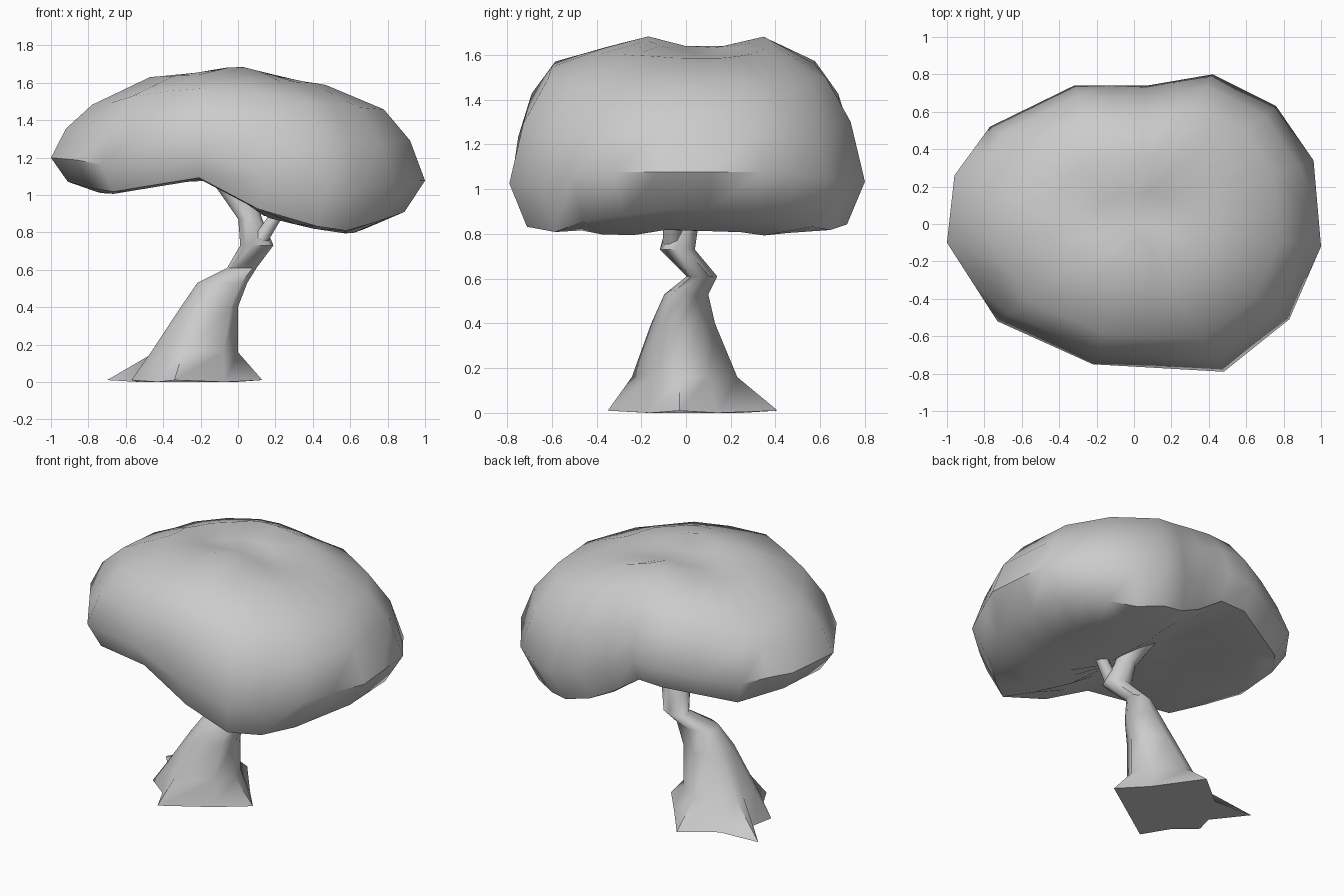
import bpy, math
from mathutils import Vector

cube = bpy.data.objects.get("Cube")
if cube:
    bpy.data.objects.remove(cube, do_unlink=True)

grey = bpy.data.materials.new("plain_grey")
grey.use_nodes = True
COLOUR = (0.6, 0.6, 0.6, 1)
grey.diffuse_color = COLOUR
grey.node_tree.nodes["Principled BSDF"].inputs["Base Color"].default_value = COLOUR


def loft(name, rings, angle, start_tip=None, end_tip=None):
    """Skin a list of equal rings; each end closes on a tip point or a flat cap."""
    n = len(rings[0])
    verts = [p for ring in rings for p in ring]
    faces = [(r * n + i, r * n + (i + 1) % n, (r + 1) * n + (i + 1) % n, (r + 1) * n + i)
             for r in range(len(rings) - 1) for i in range(n)]
    last = (len(rings) - 1) * n
    if start_tip:
        verts.append(start_tip)
        faces += [((i + 1) % n, i, len(verts) - 1) for i in range(n)]
    else:
        faces.append(tuple(reversed(range(n))))
    if end_tip:
        verts.append(end_tip)
        faces += [(last + i, last + (i + 1) % n, len(verts) - 1) for i in range(n)]
    else:
        faces.append(tuple(range(last, last + n)))
    mesh = bpy.data.meshes.new(name)
    mesh.from_pydata(verts, [], faces)
    mesh.materials.append(grey)
    obj = bpy.data.objects.new(name, mesh)
    bpy.context.collection.objects.link(obj)
    bpy.ops.object.select_all(action='DESELECT')
    obj.select_set(True)
    bpy.context.view_layer.objects.active = obj
    bpy.ops.object.shade_smooth_by_angle(angle=math.radians(angle))
    return obj


def sample(curve, x):
    """Height of a polyline at x."""
    if x <= curve[0][0]:
        return curve[0][1]
    for (x0, z0), (x1, z1) in zip(curve, curve[1:]):
        if x <= x1:
            return z0 + (z1 - z0) * (x - x0) / (x1 - x0)
    return curve[-1][1]


# Canopy: plan outline, plus arched underside and crown heights along x
outline = [(-1, -.1), (-.73, -.52), (-.22, -.75), (.48, -.79), (.83, -.51), (1, -.12),
           (.96, .34), (.76, .63), (.42, .8), (.07, .74), (-.32, .74), (-.77, .52), (-.96, .26)]
under = [(-1, 1.07), (-.9, 1.06), (-.7, 1), (-.15, 1.09), (.15, .88), (.4, .82), (.6, .79), (.9, .9)]
crown = [(-.95, 1.53), (-.7, 1.56), (-.48, 1.63), (-.3, 1.63), (0, 1.66), (.33, 1.6), (.55, 1.58), (.9, 1.53)]

plan = []
for a, b in zip(outline, outline[1:] + outline[:1]):
    plan += [a, ((a[0] + b[0]) / 2, (a[1] + b[1]) / 2)]


def canopy_point(x, y, scale, fill, cx):
    px, py = cx + (x - cx) * scale, y * scale
    low, high = sample(under, px), sample(crown, px)
    bump = .03 * math.cos((py - .35) * 12) if scale < .6 and fill > .9 else 0
    return (px, py, low + (high - low) * fill + bump * max(0, 1 - abs(px) * 2))


# Each level: plan scale, height between underside and crown, centre in x
levels = [(.25, 0, -.15), (.5, 0, -.15), (.72, 0, -.15), (.9, .02, -.1), (1, .28, 0),
          (.92, .62, 0), (.78, .87, 0), (.47, 1, 0), (.22, 1, 0)]
rings = [[canopy_point(x, y, *level) for x, y in plan] for level in levels]
loft("canopy", rings, 50, (-.15, 0, 1.09), (0, 0, 1.64))

# Trunk: a star of root tips and valleys, rising through leaning oval rings
roots = [(.13, -.03), (-.01, .14), (-.22, .41), (-.42, .25), (-.7, .25), (-.53, .06),
         (-.57, -.07), (-.43, -.17), (-.34, -.35), (-.07, -.16)]
angles = [math.atan2(y, x + .25) for x, y in roots]
trunk_rings = [[(x, y, .01 if i % 2 == 0 else 0) for i, (x, y) in enumerate(roots)]]
# Each oval: height, x range, y range
ovals = [(.16, -.47, 0, -.25, .23), (.4, -.31, 0, -.16, .13), (.53, -.22, .05, -.1, .1),
         (.61, -.06, .1, 0, .14), (.73, .01, .19, -.12, .04), (.87, 0, .13, -.08, .06),
         (.97, -.07, .1, -.07, .06), (1.14, -.19, .03, -.06, .07)]
for z, x0, x1, y0, y1 in ovals:
    ring = []
    for i, a in enumerate(angles):
        flare = 1 if z > .3 or i % 2 == 0 else .9
        ring.append(((x0 + x1) / 2 + math.cos(a) * flare * (x1 - x0) / 2,
                     (y0 + y1) / 2 + math.sin(a) * flare * (y1 - y0) / 2, z))
    trunk_rings.append(ring)
loft("trunk", trunk_rings, 60)

# Side branch: a short tapered stub reaching into the canopy
start, end = Vector((.12, -.06, .76)), Vector((.25, -.06, .96))
turn = (end - start).to_track_quat('Z', 'Y')
branch_rings = []
for centre, radius in ((start, .045), (end, .033)):
    branch_rings.append([tuple(centre + turn @ Vector((radius * math.cos(k * math.tau / 6),
                                                       radius * math.sin(k * math.tau / 6), 0)))
                         for k in range(6)])
loft("side_branch", branch_rings, 65)
